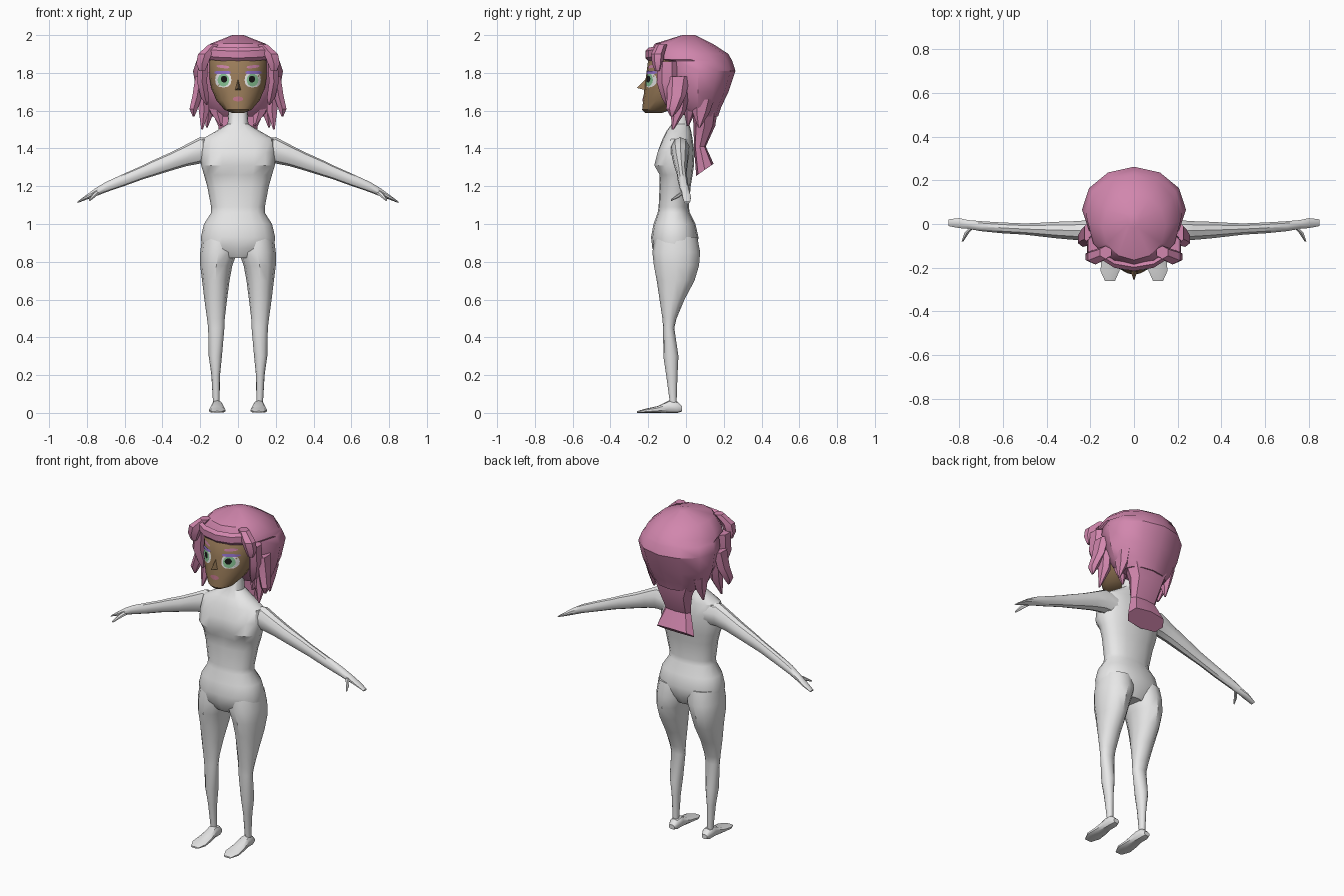
import bpy, bmesh, math
from mathutils import Vector
from mathutils.bvhtree import BVHTree


def material(name, r, g, b):
    m = bpy.data.materials.new(name)
    m.diffuse_color = (r, g, b, 1)
    return m


WHITE = material("body_white", 0.8, 0.8, 0.8)
SKIN = material("skin_brown", 0.32, 0.2, 0.1)
PINK = material("hair_pink", 0.64, 0.24, 0.42)
GREEN = material("iris_green", 0.25, 0.55, 0.3)
BLACK = material("pupil_black", 0.008, 0.008, 0.008)
PURPLE = material("lid_purple", 0.3, 0.17, 0.6)
LIP = material("lip_rose", 0.5, 0.17, 0.24)


def build(name, verts, faces, mat, angle=35):
    me = bpy.data.meshes.new(name)
    me.from_pydata(verts, [], faces)
    bm = bmesh.new()
    bm.from_mesh(me)
    bmesh.ops.recalc_face_normals(bm, faces=bm.faces)
    bm.to_mesh(me)
    bm.free()
    me.materials.append(mat)
    for p in me.polygons:
        p.use_smooth = True
    me.set_sharp_from_angle(angle=math.radians(angle))
    ob = bpy.data.objects.new(name, me)
    bpy.context.collection.objects.link(ob)
    return ob


def ring(c, u, v, n, p=2.0):
    """Superellipse around c with half axes u and v."""
    pts = []
    for i in range(n):
        a = 2 * math.pi * i / n - math.pi / 2
        k, s = math.cos(a), math.sin(a)
        k = math.copysign(abs(k) ** (2 / p), k)
        s = math.copysign(abs(s) ** (2 / p), s)
        pts.append(Vector(c) + Vector(u) * k + Vector(v) * s)
    return pts


def loft(name, rings, mat, side=1, angle=35):
    n = len(rings[0])
    verts = [(p.x * side, p.y, p.z) for r in rings for p in r]
    faces = [(j * n + i, j * n + (i + 1) % n, (j + 1) * n + (i + 1) % n, (j + 1) * n + i)
             for j in range(len(rings) - 1) for i in range(n)]
    faces += [tuple(range(n)), tuple(range(len(verts) - n, len(verts)))]
    return build(name, verts, faces, mat, angle)


def level(z, x0, x1, yf, yb, n, p=2.0):
    """Horizontal section between x0..x1 and yf..yb."""
    return ring(((x0 + x1) / 2, (yf + yb) / 2, z), ((x1 - x0) / 2, 0, 0),
                (0, (yb - yf) / 2, 0), n, p)


# torso with neck: z, half width, front y, back y
TORSO = [(.82, .09, -.15, .03), (.87, .19, -.178, .058), (.93, .197, -.185, .066),
         (1.0, .18, -.172, .05), (1.06, .142, -.15, .02), (1.09, .142, -.145, .015),
         (1.2, .163, -.14, .025), (1.26, .18, -.145, .035), (1.31, .195, -.175, .042),
         (1.38, .197, -.157, .045), (1.45, .19, -.125, .035), (1.49, .12, -.105, .028),
         (1.53, .055, -.075, .017), (1.64, .047, -.065, .012)]
sections = [level(z, -w, w, f, b, 16, 2.3) for z, w, f, b in TORSO]
for k, dip in ((7, .008), (8, .025), (9, .012)):      # hollow between the breasts
    sections[k][0].y += dip
loft("torso", sections, WHITE)

# legs: z, inner x, outer x, front y, back y
LEG = [(.93, .0, .19, -.165, .06), (.85, .004, .2, -.178, .075), (.78, .03, .2, -.17, .069),
       (.7, .045, .19, -.155, .045), (.6, .058, .178, -.14, -.008), (.5, .07, .164, -.125, -.05),
       (.45, .072, .158, -.121, -.062), (.3, .085, .155, -.12, -.04),
       (.2, .095, .141, -.105, -.045), (.05, .098, .132, -.085, -.05)]
# feet: y, half width, bottom z, top z
FOOT = [(-.02, .018, .008, .035), (-.045, .03, 0, .06), (-.09, .03, 0, .065),
        (-.15, .04, 0, .036), (-.215, .045, 0, .022), (-.26, .024, 0, .009)]
# arms: x, y, z, half height, half depth
ARM = [(.13, -.03, 1.385, .065, .055), (.2, -.03, 1.39, .07, .05), (.27, -.03, 1.365, .058, .045),
       (.35, -.028, 1.333, .049, .04), (.45, -.025, 1.295, .042, .031),
       (.5, -.023, 1.275, .037, .027), (.6, -.018, 1.235, .033, .026),
       (.7, -.01, 1.195, .027, .024), (.76, -.002, 1.165, .021, .021),
       (.8, .004, 1.143, .013, .024), (.85, .006, 1.115, .004, .016)]
THUMB = [(.735, -.01, 1.172, .012), (.765, -.04, 1.15, .012), (.785, -.08, 1.126, .005)]

for side, tag in ((1, "right"), (-1, "left")):
    loft(tag + "_leg", [level(z, a, b, f, k, 12, 2.1) for z, a, b, f, k in LEG], WHITE, side)
    loft(tag + "_foot", [ring((.11, y, (a + b) / 2), (w, 0, 0), (0, 0, (b - a) / 2), 10, 2.6)
                         for y, w, a, b in FOOT], WHITE, side)
    loft(tag + "_arm", [ring((x, y, z), (0, d, 0), (0, 0, h), 10)
                        for x, y, z, h, d in ARM], WHITE, side)
    loft(tag + "_thumb", [ring((x, y, z), (r, 0, 0), (0, 0, r), 6)
                          for x, y, z, r in THUMB], WHITE, side)

# head: z, half width, front y, back y
HEAD = [(1.587, .03, -.215, -.13), (1.605, .072, -.232, -.08), (1.655, .115, -.227, 0),
        (1.72, .142, -.22, .05), (1.78, .152, -.212, .06), (1.87, .153, -.2, .06),
        (1.92, .12, -.16, .04)]
head = loft("head", [level(z, -w, w, f, b, 16) for z, w, f, b in HEAD], SKIN)
build("nose", [(-.022, -.2, 1.705), (.022, -.2, 1.705), (0, -.2, 1.78), (0, -.26, 1.72)],
      [(0, 1, 3), (1, 2, 3), (2, 0, 3), (0, 2, 1)], SKIN)

# painted face details: thin plates laid onto the head surface
tree = BVHTree.FromPolygons([v.co for v in head.data.vertices],
                            [tuple(p.vertices) for p in head.data.polygons])


def plate(name, cx, cz, rx, rz, mat, lift, p=2.0, tilt=0.0):
    n, verts, faces = 16, [], []
    for s in (1, .66, .33, .02):
        for q in ring((cx, -1, cz), (rx * s, 0, 0), (0, 0, rz * s), n, p):
            q.z += (q.x - cx) * tilt
            hit = tree.ray_cast(q, Vector((0, 1, 0)))[0]
            verts.append((q.x, (hit.y if hit else -.15) - lift, q.z))
    for j in range(3):
        faces += [(j * n + i, j * n + (i + 1) % n, (j + 1) * n + (i + 1) % n, (j + 1) * n + i)
                  for i in range(n)]
    faces.append(tuple(range(3 * n, 4 * n)))
    ob = build(name, verts, faces, mat)
    if sum(f.normal.y for f in ob.data.polygons) > 0:   # face the front
        ob.data.flip_normals()


for side, tag in ((1, "right"), (-1, "left")):
    plate(tag + "_eye_white", side * .078, 1.763, .043, .04, WHITE, .002, 2.5)
    plate(tag + "_iris", side * .077, 1.762, .031, .034, GREEN, .004)
    plate(tag + "_pupil", side * .074, 1.767, .017, .018, BLACK, .006)
    plate(tag + "_eyelid", side * .082, 1.802, .044, .009, PURPLE, .006, 2.5)
    plate(tag + "_eyebrow", side * .08, 1.833, .034, .008, PINK, .003, 2.5, side * .1)
plate("mouth", 0, 1.662, .028, .013, LIP, .003)

# hair cap: z, half width, front y, back y
CAP = [(2.0, .03, -.02, .05), (1.955, .145, -.165, .14), (1.9, .205, -.195, .225),
       (1.872, .215, -.2, .24), (1.862, .22, -.14, .245), (1.81, .238, -.13, .262),
       (1.7, .22, -.1, .225), (1.62, .19, -.06, .187), (1.57, .14, -.01, .17)]
loft("hair_cap", [level(z, -w, w, f, b, 12) for z, w, f, b in CAP], PINK)

# hanging tail at the back: z, half width, front y, back y
TAIL = [(1.62, .15, .03, .17), (1.52, .105, .04, .155), (1.41, .085, .042, .105)]
tail = [level(z, -w, w, f, b, 8, 2.6) for z, w, f, b in TAIL]
tail.append(ring((0, .1, 1.287), (.125, 0, 0), (0, .046, .032), 8, 2.8))
loft("hair_tail", tail, PINK)

# fringe over the forehead
loft("fringe", [ring((x, y, z), (0, .02, 0), (0, 0, .036), 6) for x, y, z in
                ((-.15, -.145, 1.905), (-.09, -.183, 1.9), (0, -.198, 1.897),
                 (.09, -.183, 1.9), (.15, -.145, 1.905))], PINK)

# pointed locks: x, y, z, half x, half y
LOCKS = {
    "front_lock": [(.13, -.13, 1.95, .03, .03), (.175, -.15, 1.9, .042, .035),
                   (.19, -.15, 1.85, .036, .03), (.19, -.15, 1.81, .018, .015)],
    "cheek_lock": [(.185, -.1, 1.86, .03, .05), (.19, -.1, 1.75, .03, .055),
                   (.175, -.09, 1.67, .025, .04), (.165, -.1, 1.63, .005, .008)],
    "outer_lock": [(.2, -.04, 1.78, .03, .06), (.215, -.05, 1.68, .03, .05),
                   (.235, -.07, 1.61, .025, .035), (.235, -.075, 1.57, .006, .008)],
    "lower_lock": [(.185, -.03, 1.7, .03, .05), (.18, -.04, 1.6, .032, .04),
                   (.19, -.07, 1.5, .005, .006)],
    "neck_lock": [(.12, .02, 1.66, .05, .04), (.11, .02, 1.59, .04, .03),
                  (.09, .01, 1.52, .005, .006)],
    "back_lock": [(.16, .09, 1.66, .035, .06), (.155, .08, 1.59, .03, .045),
                  (.165, .07, 1.51, .005, .006)],
}
for name, path in LOCKS.items():
    for side, tag in ((1, "right_"), (-1, "left_")):
        loft(tag + name, [ring((x, y, z), (a, 0, 0), (0, b, 0), 6)
                          for x, y, z, a, b in path], PINK, side)
